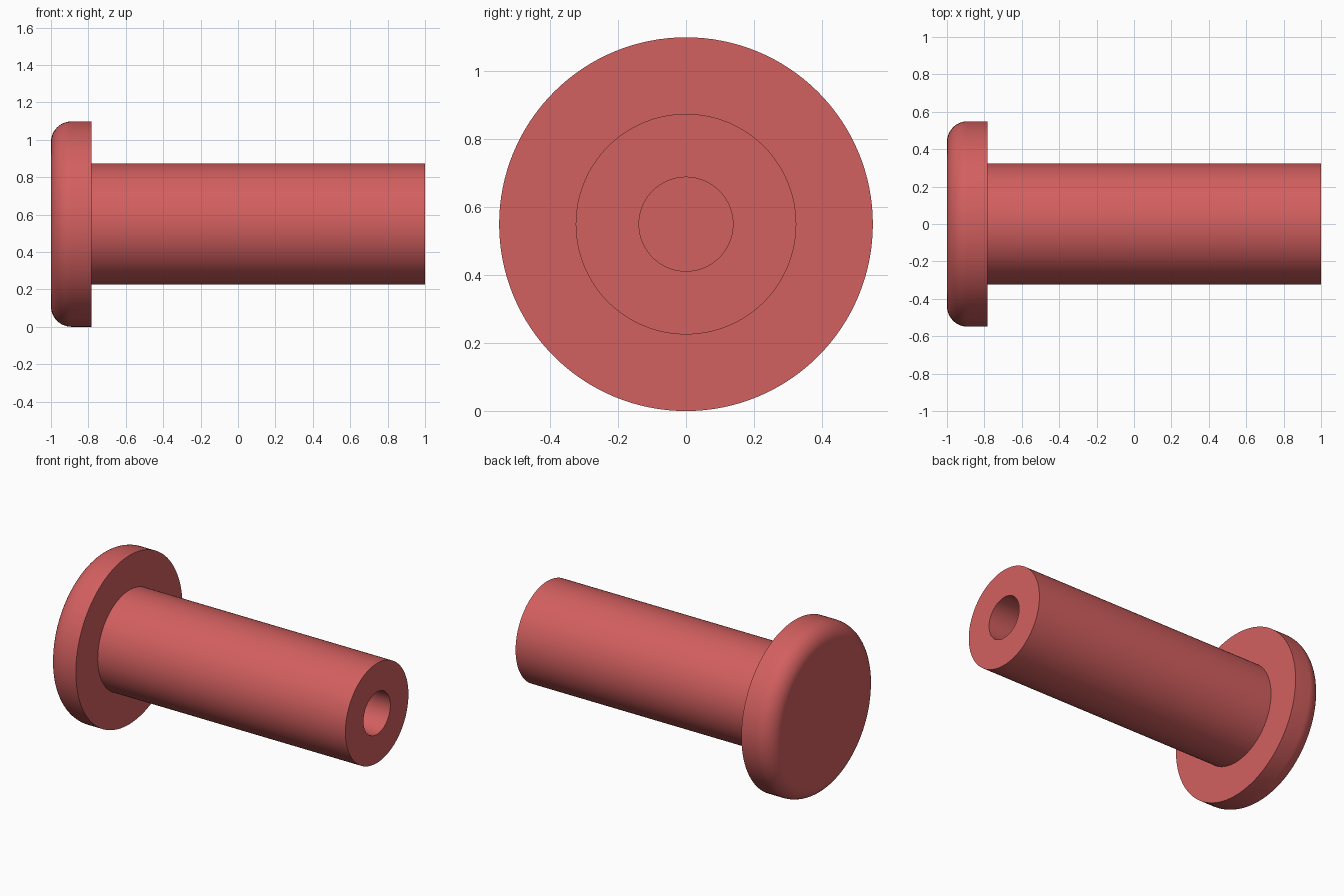
import bpy, bmesh, math

if "Cube" in bpy.data.objects:
    bpy.data.objects.remove(bpy.data.objects["Cube"])

R_HEAD, R_SHANK, R_BORE, FILLET = 0.549, 0.324, 0.138, 0.11
X_FLANGE, X_BORE_END = -0.783, -0.6
SIDES = 128

red = bpy.data.materials.new("soft red")
red.diffuse_color = (0.65, 0.115, 0.115, 1)
red.use_nodes = True
red.node_tree.nodes["Principled BSDF"].inputs["Base Color"].default_value = red.diffuse_color

# Half profile (x, radius): rounded head, shank, blind bore
profile = []
for i in range(13):
    a = math.pi / 2 * i / 12
    profile.append((-1 + FILLET * (1 - math.sin(a)), R_HEAD - FILLET * (1 - math.cos(a))))
profile.reverse()
# arc now runs from the end face rim to the outer wall
profile = profile + [(X_FLANGE, R_HEAD), (X_FLANGE, R_SHANK), (1, R_SHANK),
                     (1, R_BORE), (X_BORE_END, R_BORE)]

# Revolve the profile around the x axis and close both ends
bm = bmesh.new()
rings = []
for x, r in profile:
    rings.append([bm.verts.new((x, r * math.cos(2 * math.pi * k / SIDES),
                                R_HEAD + r * math.sin(2 * math.pi * k / SIDES)))
                  for k in range(SIDES)])
for a, b in zip(rings, rings[1:]):
    for k in range(SIDES):
        n = (k + 1) % SIDES
        bm.faces.new((a[k], a[n], b[n], b[k]))
bm.faces.new(rings[0])
bm.faces.new(rings[-1])
bmesh.ops.recalc_face_normals(bm, faces=bm.faces)

mesh = bpy.data.meshes.new("flanged_pin")
bm.to_mesh(mesh)
bm.free()
mesh.materials.append(red)
pin = bpy.data.objects.new("flanged_pin", mesh)
bpy.context.collection.objects.link(pin)
bpy.context.view_layer.objects.active = pin
pin.select_set(True)
bpy.ops.object.shade_smooth_by_angle(angle=math.radians(30))
